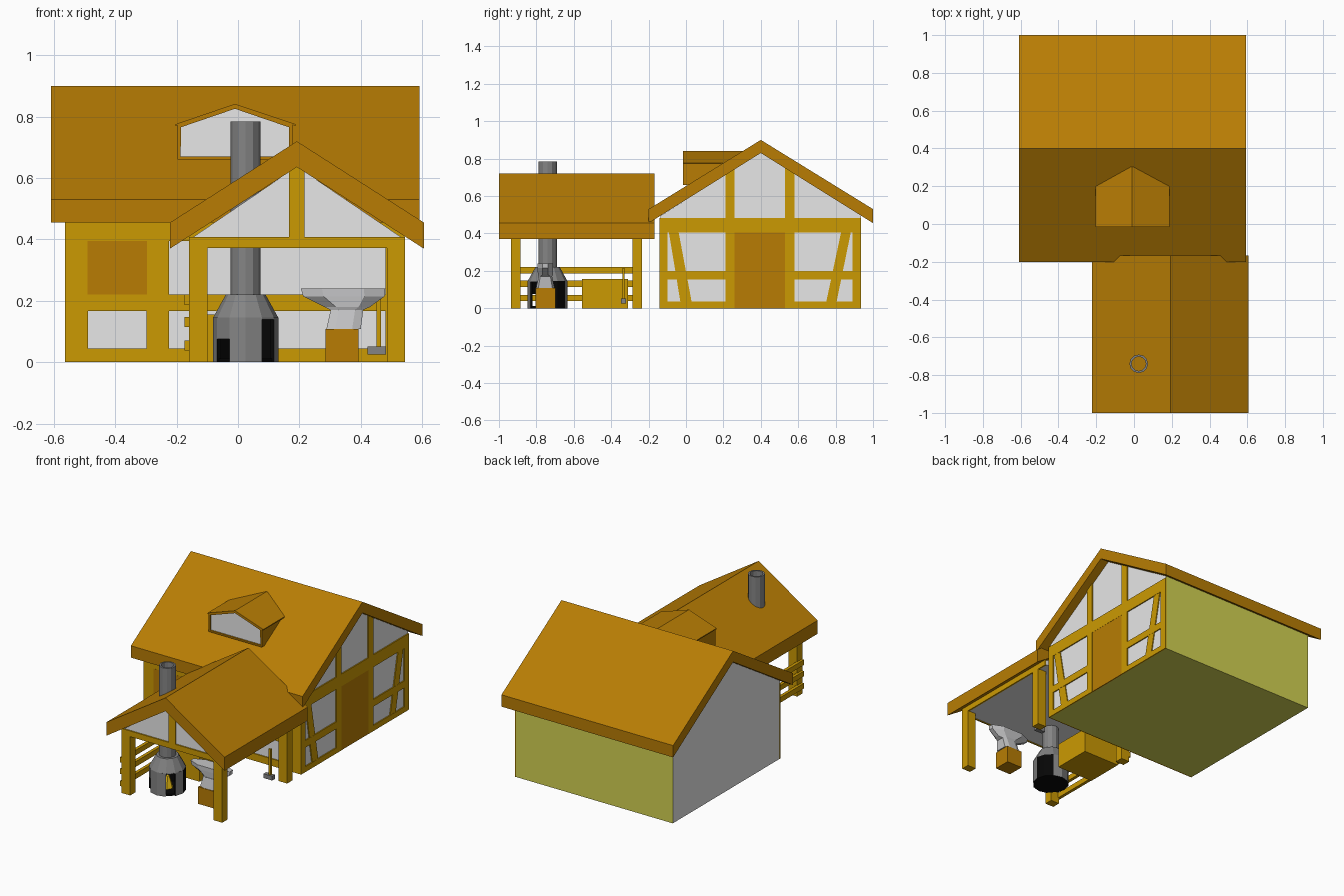
import bpy, bmesh, math
from mathutils import Vector

if "Cube" in bpy.data.objects:
    bpy.data.objects.remove(bpy.data.objects["Cube"])


def material(name, rgb):
    m = bpy.data.materials.new(name)
    m.diffuse_color = (*rgb, 1)
    m.use_nodes = True
    m.node_tree.nodes["Principled BSDF"].inputs["Base Color"].default_value = m.diffuse_color
    return m


WHITE = material("plaster white", (0.8, 0.8, 0.8))
TIMBER = material("timber yellow", (0.6, 0.32, 0.0008))
BROWN = material("roof brown", (0.48, 0.204, 0.0012))
OLIVE = material("olive", (0.65, 0.645, 0.085))
GREY = material("stove grey", (0.23, 0.23, 0.23))
STEEL = material("pale steel", (0.56, 0.56, 0.57))
BLACK = material("soot black", (0.002, 0.002, 0.002))
FLAME = material("flame yellow", (0.8, 0.5, 0.005))


def finish(name, bm, mats, rule=None):
    bmesh.ops.recalc_face_normals(bm, faces=bm.faces)
    if rule:
        for f in bm.faces:
            f.material_index = rule(f)
    me = bpy.data.meshes.new(name)
    bm.to_mesh(me)
    bm.free()
    for m in mats:
        me.materials.append(m)
    ob = bpy.data.objects.new(name, me)
    bpy.context.collection.objects.link(ob)
    return ob


def add_prism(bm, pts, axis, a, b):
    """Extrude a 2D outline along an axis from a to b."""
    place = {'x': lambda p: (a, p[0], p[1]), 'y': lambda p: (p[0], a, p[1]),
             'z': lambda p: (p[0], p[1], a)}[axis]
    face = bm.faces.new([bm.verts.new(place(p)) for p in pts])
    ext = bmesh.ops.extrude_face_region(bm, geom=[face])
    move = Vector([b - a if axis == c else 0 for c in 'xyz'])
    bmesh.ops.translate(bm, vec=move,
                        verts=[v for v in ext['geom'] if isinstance(v, bmesh.types.BMVert)])


def prism(name, pts, axis, a, b, mat):
    bm = bmesh.new()
    add_prism(bm, pts, axis, a, b)
    return finish(name, bm, [mat])


def box(name, x0, x1, y0, y1, z0, z1, mat):
    return prism(name, [(x0, y0), (x1, y0), (x1, y1), (x0, y1)], 'z', z0, z1, mat)


def loft(name, rings, mats, rule=None, tube=False):
    """Skin a stack of rings; close both ends, or join last to first for a tube."""
    bm = bmesh.new()
    rows = [[bm.verts.new(p) for p in r] for r in rings]
    if tube:
        rows.append(rows[0])
    for lo, hi in zip(rows, rows[1:]):
        for i in range(len(lo)):
            j = (i + 1) % len(lo)
            bm.faces.new((lo[i], lo[j], hi[j], hi[i]))
    if not tube:
        bm.faces.new(rows[0])
        bm.faces.new(rows[-1])
    return finish(name, bm, mats, rule)


def ring(cx, cy, r, z, n=12):
    return [(cx + r * math.cos(2 * math.pi * i / n), cy + r * math.sin(2 * math.pi * i / n), z)
            for i in range(n)]


# House body: plastered, with olive back and underside
bm = bmesh.new()
add_prism(bm, [(-0.135, 0), (0.935, 0), (0.935, 0.496), (0.4, 0.832), (-0.135, 0.495)],
          'x', -0.562, 0.535)
finish("house_walls", bm, [WHITE, OLIVE],
       lambda f: 1 if f.normal.y > 0.9 or f.normal.z < -0.9 else 0)

# Main roof
prism("main_roof", [(-0.2, 0.455), (-0.2, 0.53), (0.4, 0.9), (1.0, 0.53), (1.0, 0.455), (0.4, 0.83)],
      'x', -0.61, 0.592, BROWN)

# Front wall timbers
F0, F1 = -0.142, -0.134
for i, (x0, x1, z0, z1) in enumerate([
        (-0.563, 0.54, 0, 0.045), (-0.563, 0.54, 0.167, 0.22), (-0.563, 0.54, 0.395, 0.48),
        (-0.563, -0.488, 0.045, 0.395), (-0.298, -0.225, 0.045, 0.395), (0.48, 0.54, 0.045, 0.395)]):
    box(f"front_timber_{i}", x0, x1, F0, F1, z0, z1, TIMBER)
box("window_shutter", -0.49, -0.297, F0 - 0.001, F1, 0.22, 0.395, BROWN)

# Right gable timbers and door
R0, R1 = 0.534, 0.542
for i, (y0, y1, z0, z1) in enumerate([
        (-0.142, 0.215, 0, 0.035), (0.575, 0.936, 0, 0.035),
        (-0.142, 0.215, 0.155, 0.2), (0.575, 0.936, 0.155, 0.2),
        (-0.142, 0.936, 0.405, 0.482), (-0.142, -0.1, 0, 0.48), (0.89, 0.936, 0, 0.48)]):
    box(f"gable_timber_{i}", R0, R1, y0, y1, z0, z1, TIMBER)
for side, y0, y1, t0, t1 in (("left", 0.21, 0.26, 0.715, 0.745), ("right", 0.53, 0.58, 0.75, 0.72)):
    prism(f"gable_post_{side}", [(y0, 0), (y1, 0), (y1, t1), (y0, t0)], 'x', R0, R1, TIMBER)
prism("brace_left", [(-0.03, 0.035), (0.03, 0.035), (-0.04, 0.41), (-0.092, 0.41)],
      'x', R0, R1 - 0.001, TIMBER)
prism("brace_right", [(0.75, 0.035), (0.805, 0.035), (0.882, 0.41), (0.83, 0.41)],
      'x', R0, R1 - 0.001, TIMBER)
box("door", R0, R1 - 0.001, 0.26, 0.53, 0, 0.405, BROWN)

# Dormer: flat frame with recessed white pane
dormer = [(-0.197, 0.66), (0.177, 0.66), (0.177, 0.774), (-0.01, 0.84), (-0.197, 0.774)]
bm = bmesh.new()
add_prism(bm, dormer, 'y', -0.015, 0.303)
bmesh.ops.recalc_face_normals(bm, faces=bm.faces)
front = [f for f in bm.faces if f.normal.y < -0.9]
bmesh.ops.inset_region(bm, faces=front, thickness=0.014, depth=0)
bmesh.ops.inset_region(bm, faces=front, thickness=0, depth=-0.01)
pane = front[0].calc_center_median().y
finish("dormer", bm, [BROWN, WHITE],
       lambda f: 1 if f.normal.y < -0.9 and abs(f.calc_center_median().y - pane) < 0.001 else 0)
prism("dormer_roof", [(-0.203, 0.770), (-0.203, 0.776), (-0.01, 0.842), (0.188, 0.776),
                      (0.188, 0.770), (-0.01, 0.836)], 'y', -0.016, 0.302, BROWN)

# Open forge porch: roof, plastered loft with flat ceiling, beams, posts
prism("porch_roof", [(-0.222, 0.37), (-0.222, 0.455), (0.192, 0.72), (0.606, 0.455),
                     (0.606, 0.37), (0.192, 0.636)], 'y', -1.0, -0.168, BROWN)
prism("porch_loft", [(-0.152, 0.376), (0.537, 0.376), (0.537, 0.404), (0.192, 0.638), (-0.152, 0.404)],
      'y', -0.928, -0.17, WHITE)
prism("porch_king_post", [(0.167, 0.4), (0.217, 0.4), (0.217, 0.62), (0.192, 0.636), (0.167, 0.62)],
      'y', -0.936, -0.926, TIMBER)
box("porch_front_beam", -0.16, 0.545, -0.936, -0.926, 0.372, 0.408, TIMBER)
for side, x0, x1, b0, b1 in (("left", -0.16, -0.1, -0.16, -0.15), ("right", 0.485, 0.545, 0.535, 0.545)):
    box(f"porch_beam_{side}", b0, b1, -0.93, -0.17, 0.373, 0.408, TIMBER)
    for end, y0 in (("front", -0.936), ("back", -0.287)):
        box(f"porch_post_{end}_{side}", x0, x1, y0, y0 + 0.052, 0, 0.38, TIMBER)

# Left fence rails
for i, z in enumerate((0.038, 0.115, 0.187)):
    box(f"rail_{i}", -0.175, -0.155, -0.93, -0.24, z, z + 0.033, TIMBER)

# Stove: ring of wall segments, open at the front, sooty at the back right
CX, CY = 0.025, -0.74
openings = {7: 0.075, 10: 0.14}
outer, inner = ring(CX, CY, 0.107, 0), ring(CX, CY, 0.092, 0)
bm = bmesh.new()
for i in range(12):
    j = (i + 1) % 12
    add_prism(bm, [outer[i][:2], outer[j][:2], inner[j][:2], inner[i][:2]],
              'z', openings.get(i, 0), 0.145)


def soot(f):
    c = f.calc_center_median()
    out = Vector((c.x - CX, c.y - CY, 0)).normalized()
    back_right = 0 < math.degrees(math.atan2(out.y, out.x)) < 60
    return 0 if f.normal.dot(out) > 0.9 and not back_right else 1


finish("stove_wall", bm, [GREY, BLACK], soot)
loft("stove_floor", [ring(CX, CY, 0.1, 0), ring(CX, CY, 0.1, 0.012)], [BLACK])
loft("stove_fire", [ring(CX, CY, 0.035, 0.01, 6), ring(CX, CY, 0.012, 0.085, 6)], [FLAME])
loft("stove_hood", [ring(CX, CY, 0.107, 0.144), ring(CX, CY, 0.065, 0.22)],
     [GREY, BLACK], lambda f: 1 if f.normal.z < -0.9 else 0)

# Hollow chimney pipe
loft("chimney", [ring(CX, CY, 0.049, 0.21), ring(CX, CY, 0.049, 0.785),
                 ring(CX, CY, 0.038, 0.785), ring(CX, CY, 0.038, 0.21)], [GREY], tube=True)

# Anvil on its block
AY = -0.752
box("anvil_block", 0.285, 0.393, AY - 0.053, AY + 0.053, 0, 0.108, BROWN)
rings = []
for z, x0, x1, h in ((0.108, 0.288, 0.4, 0.05), (0.17, 0.302, 0.408, 0.036), (0.18, 0.282, 0.43, 0.04),
                     (0.215, 0.212, 0.478, 0.042), (0.24, 0.205, 0.48, 0.042)):
    t = 0.75 if z < 0.175 else 0.35
    xa, xb = x0 + 0.25 * (x1 - x0), x0 + 0.75 * (x1 - x0)
    half = [(x0, -t * h), (xa, -h), (xb, -h), (x1, -t * h)]
    rings.append([(x, AY + y, z) for x, y in half + [(x, -y) for x, y in reversed(half)]])
loft("anvil", rings, [STEEL])

# Wooden chest and hanging hammer
box("chest", -0.135, 0.12, -0.555, -0.31, 0, 0.156, TIMBER)
box("hammer_handle", 0.452, 0.466, -0.339, -0.328, 0.05, 0.215, TIMBER)
box("hammer_head", 0.422, 0.482, -0.347, -0.32, 0.025, 0.052, GREY)
